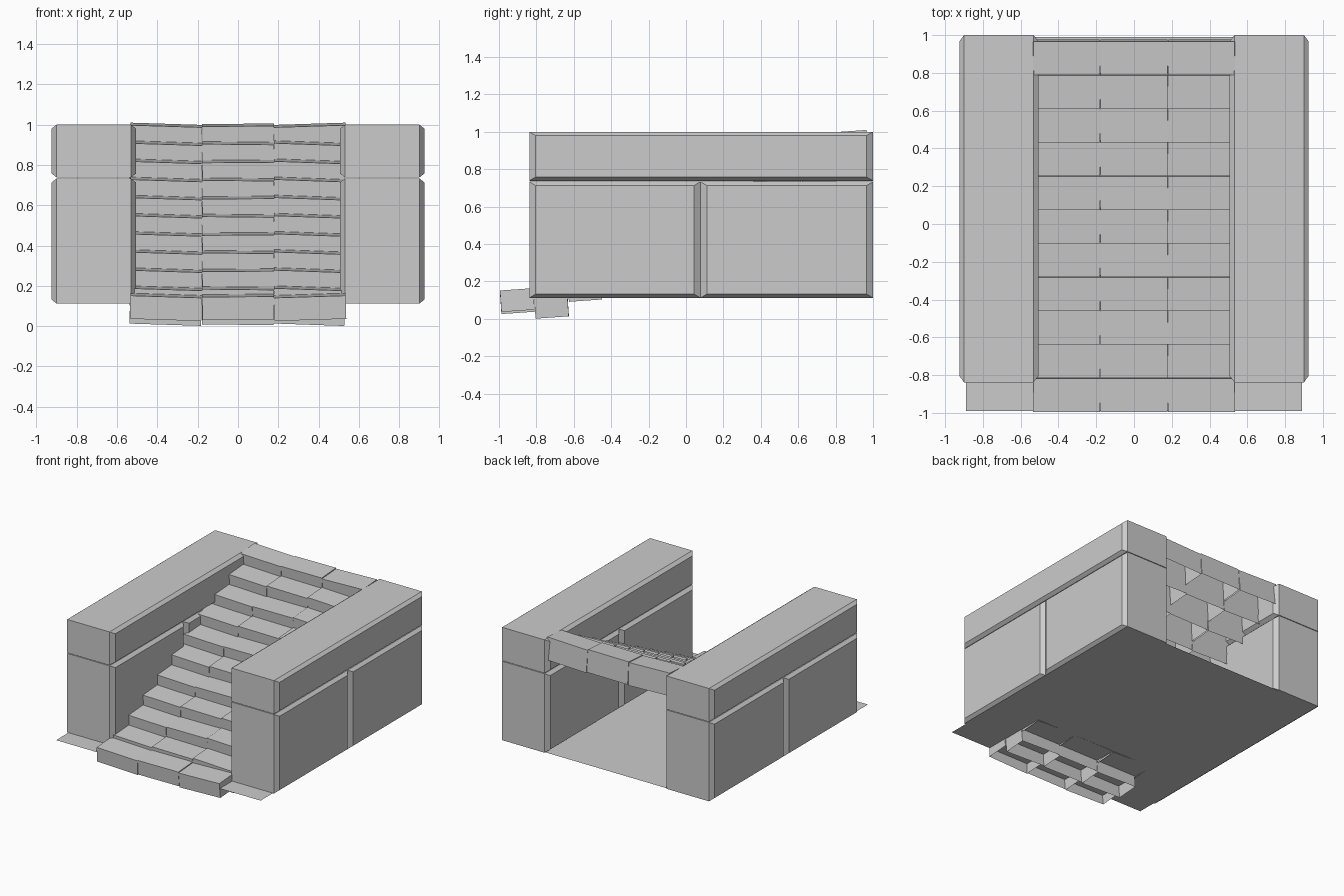
import bpy, bmesh
from mathutils import Matrix, Euler
from math import radians

if "Cube" in bpy.data.objects:
    bpy.data.objects.remove(bpy.data.objects["Cube"])


def make_object(name, bm):
    mesh = bpy.data.meshes.new(name)
    bmesh.ops.recalc_face_normals(bm, faces=bm.faces)
    bm.to_mesh(mesh)
    bm.free()
    obj = bpy.data.objects.new(name, mesh)
    bpy.context.collection.objects.link(obj)
    return obj


def wall_block(name, side, y0, y1, z0, z1):
    """Stone block whose inner and outer faces taper to a smaller panel."""
    bm = bmesh.new()
    rings = []
    for x, inset in ((0.505, 1), (0.532, 0), (0.90, 0), (0.925, 1)):
        dy, dz = 0.034 * inset, 0.02 * inset
        rings.append([bm.verts.new((side * x, y, z)) for y, z in (
            (y0 + dy, z0 + dz), (y1 - dy, z0 + dz),
            (y1 - dy, z1 - dz), (y0 + dy, z1 - dz))])
    for a, b in zip(rings, rings[1:]):
        for i in range(4):
            j = (i + 1) % 4
            bm.faces.new((a[i], a[j], b[j], b[i]))
    bm.faces.new(rings[0])
    bm.faces.new(rings[-1])
    return make_object(name, bm)


def step_block(name, x, y, top, height, tilt):
    """Hollow paving block, open underneath, tipped slightly."""
    bm = bmesh.new()
    bmesh.ops.create_cube(bm, size=1)
    bottom = [f for f in bm.faces if f.normal.z < -0.5]
    bmesh.ops.delete(bm, geom=bottom, context='FACES_ONLY')
    bmesh.ops.translate(bm, verts=bm.verts, vec=(0, 0, -0.5))
    bmesh.ops.scale(bm, verts=bm.verts, vec=(0.355, 0.178, height))
    obj = make_object(name, bm)
    rot = Euler((radians(4), radians(tilt), 0)).to_matrix().to_4x4()
    obj.data.transform(Matrix.Translation((x, y, top)) @ rot)
    return obj


# side walls: two lower blocks and one long coping block each
for side, label in ((-1, "left"), (1, "right")):
    wall_block(label + "_wall_front_block", side, -0.838, 0.077, 0.112, 0.733)
    wall_block(label + "_wall_back_block", side, 0.077, 1.0, 0.112, 0.733)
    wall_block(label + "_wall_coping", side, -0.838, 1.0, 0.738, 1.0)

# stair treads: eleven rows of three tipped blocks
for row in range(11):
    top = 0.152 if row == 0 else 0.188 + 0.09 * (row - 1)
    height = 0.115 if row == 0 else 0.175
    mid = 0.6 if row % 2 else -0.4
    right = -1.8 if row in (0, 10) else 2.0
    for x, tilt in ((-0.356, 1.8), (0, mid), (0.356, right)):
        step_block("step_block", x, -0.906 + 0.1783 * row, top, height, tilt)

# flat base sheet
bm = bmesh.new()
bm.faces.new([bm.verts.new((x, y, 0.111)) for x, y in (
    (-0.89, -0.99), (0.89, -0.99), (0.89, 0.99), (-0.89, 0.99))])
make_object("base_sheet", bm)
